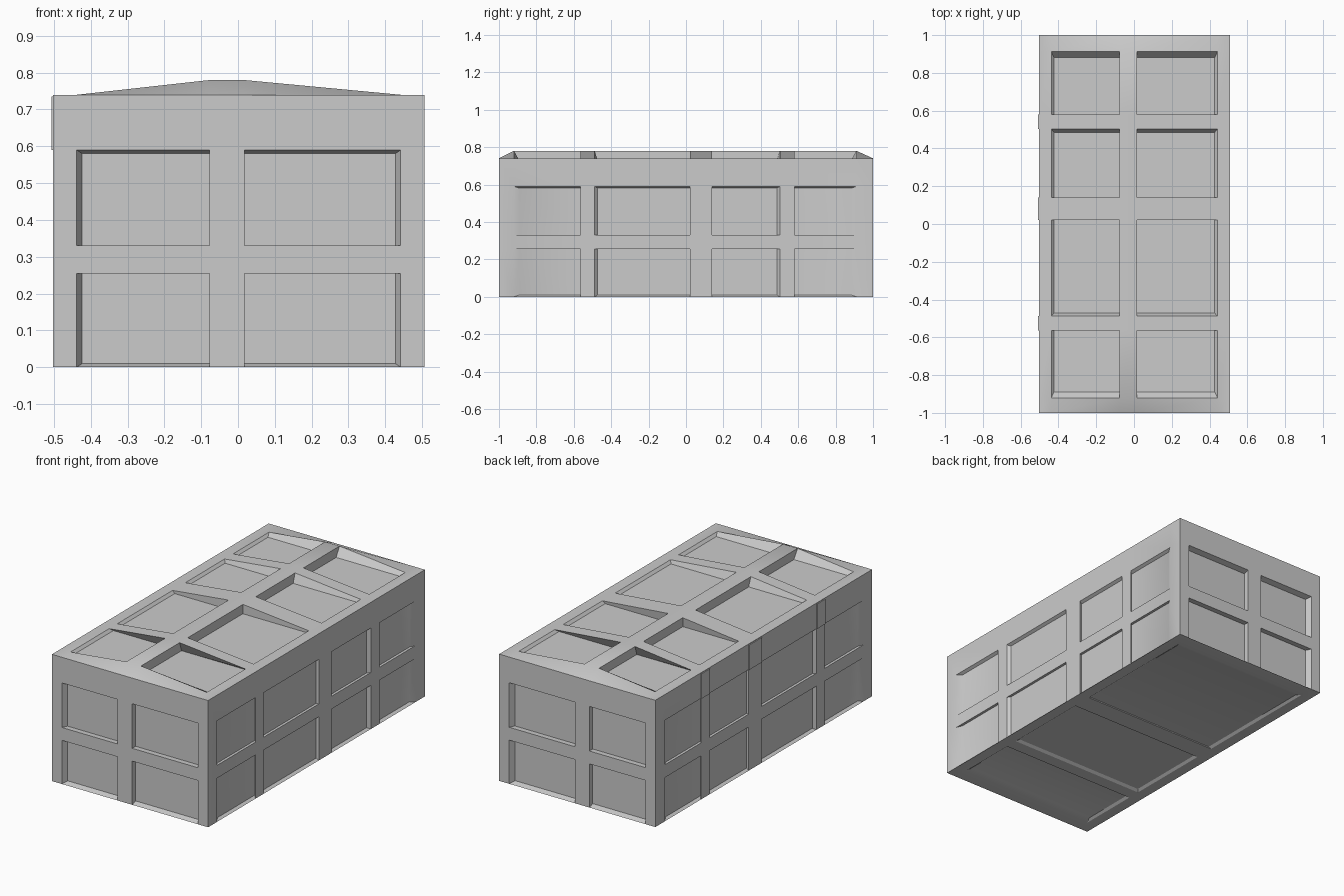
import bpy, bmesh
from mathutils import Vector

if "Cube" in bpy.data.objects:
    bpy.data.objects.remove(bpy.data.objects["Cube"])

# Frame lines: even-numbered intervals are bars, odd-numbered ones are panels
XS = [-0.502, -0.438, -0.077, 0.017, 0.442, 0.507]
YS = [-1.0, -0.92, -0.563, -0.488, 0.022, 0.14, 0.502, 0.58, 0.912, 1.0]
ZS = [0.74, 0.59, 0.33, 0.255, 0.0]          # top to bottom, bar first
XB = [XS[0], XS[1], XS[4], XS[5]]            # underside: undivided across
YB = YS[:6] + YS[8:]                         # underside: three bays
CENTRE, SHRINK, PEAK = Vector((0, 0, 0.3)), 0.967, 0.78

bm = bmesh.new()


def face(points):
    bm.faces.new([bm.verts.new(p) for p in points])


def panelled_side(us, vs, place, lift=lambda p: p):
    """Grid of flat bars with panels pulled in towards the centre."""
    for i in range(len(us) - 1):
        for j in range(len(vs) - 1):
            base = [Vector(place(u, v)) for u, v in (
                (us[i], vs[j]), (us[i + 1], vs[j]),
                (us[i + 1], vs[j + 1]), (us[i], vs[j + 1]))]
            rim = [lift(p) for p in base]
            if i % 2 and j % 2:
                floor = [CENTRE + (p - CENTRE) * SHRINK for p in base]
                face(floor)
                for k in range(4):
                    n = (k + 1) % 4
                    face([rim[k], rim[n], floor[n], floor[k]])
            else:
                face(rim)


def ridge(p):
    """Raise the middle bar of the lid, away from its ends."""
    raised = p.x in mid_x and abs(p.y) < 0.99
    return Vector((p.x, p.y, PEAK)) if raised else p


mid_x = {Vector((x, 0, 0)).x for x in XS[2:4]}

# Ends, long sides, lid and underside
for y in (YS[0], YS[-1]):
    panelled_side(XS, ZS, lambda u, v: (u, y, v))
for x in (XS[0], XS[-1]):
    panelled_side(YS, ZS, lambda u, v: (x, u, v))
panelled_side(XS, YS, lambda u, v: (u, v, ZS[0]), ridge)
panelled_side(XB, YB, lambda u, v: (u, v, 0))

bmesh.ops.remove_doubles(bm, verts=bm.verts, dist=0.0005)
bmesh.ops.recalc_face_normals(bm, faces=bm.faces)
mesh = bpy.data.meshes.new("panelled_chest")
bm.to_mesh(mesh)
bm.free()
chest = bpy.data.objects.new("panelled_chest", mesh)
bpy.context.collection.objects.link(chest)
bpy.context.view_layer.objects.active = chest
chest.select_set(True)
bpy.ops.object.shade_smooth_by_angle()

# Thin hinge plates at the top of the left uprights
for k in (2, 4, 6):
    bpy.ops.mesh.primitive_cube_add(
        size=1, location=(XS[0] - 0.001, (YS[k] + YS[k + 1]) / 2, 0.663))
    plate = bpy.context.object
    plate.name = "hinge_plate"
    plate.scale = (0.008, YS[k + 1] - YS[k], 0.145)
